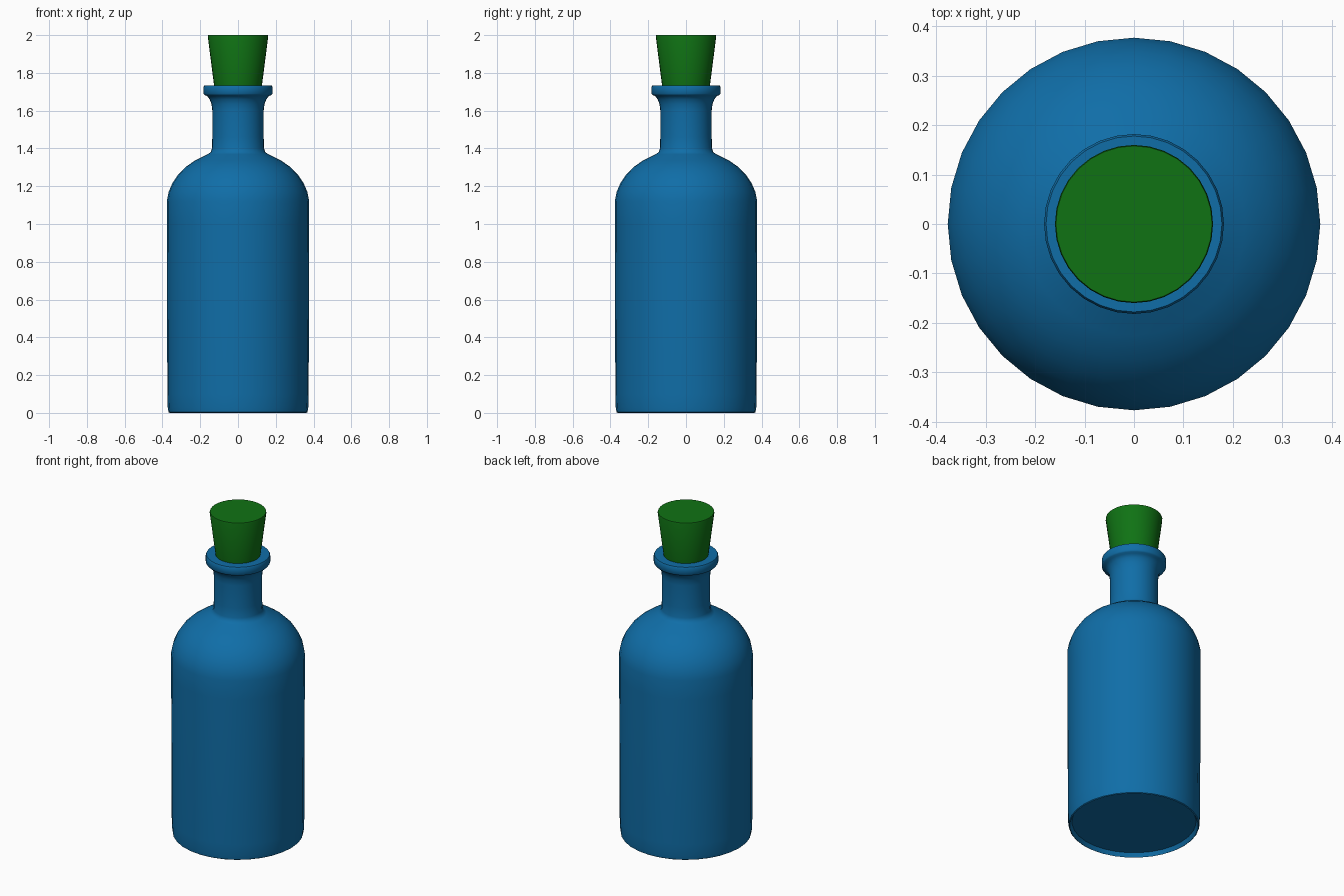
import bpy, bmesh, math

if "Cube" in bpy.data.objects:
    bpy.data.objects.remove(bpy.data.objects["Cube"])


def material(name, color):
    mat = bpy.data.materials.new(name)
    mat.diffuse_color = (*color, 1)
    mat.use_nodes = True
    mat.node_tree.nodes["Principled BSDF"].inputs["Base Color"].default_value = mat.diffuse_color
    return mat


def lathe(name, profile, mat, segments=32, angle=40):
    """Spin an (r, z) profile around the z axis."""
    bm = bmesh.new()
    verts = [bm.verts.new((r, 0, z)) for r, z in profile]
    edges = [bm.edges.new(pair) for pair in zip(verts, verts[1:])]
    bmesh.ops.spin(bm, geom=verts + edges, cent=(0, 0, 0), axis=(0, 0, 1),
                   angle=math.tau, steps=segments)
    bmesh.ops.remove_doubles(bm, verts=bm.verts, dist=0.0005)
    bmesh.ops.recalc_face_normals(bm, faces=bm.faces)
    mesh = bpy.data.meshes.new(name)
    bm.to_mesh(mesh)
    bm.free()
    mesh.materials.append(mat)
    obj = bpy.data.objects.new(name, mesh)
    bpy.context.collection.objects.link(obj)
    bpy.ops.object.select_all(action='DESELECT')
    obj.select_set(True)
    bpy.context.view_layer.objects.active = obj
    bpy.ops.object.shade_smooth_by_angle(angle=math.radians(angle))
    return obj


blue = material("blue_glass", (0.005, 0.155, 0.39))
green = material("green_stopper", (0.005, 0.17, 0.007))

# Bottle: recessed base, body, domed shoulder, neck, flared lip, mouth
lathe("bottle", [
    (0, 0.03), (0.35, 0.025), (0.362, 0.0), (0.368, 0.004), (0.372, 0.03),
    (0.374, 0.1), (0.377, 1.0), (0.377, 1.12), (0.367, 1.17), (0.347, 1.217),
    (0.317, 1.262), (0.276, 1.303), (0.225, 1.338), (0.16, 1.37),
    (0.145, 1.38), (0.138, 1.40), (0.136, 1.46), (0.136, 1.60),
    (0.140, 1.635), (0.150, 1.66), (0.164, 1.678), (0.176, 1.682),
    (0.182, 1.69), (0.182, 1.727), (0.178, 1.734), (0.127, 1.734),
    (0.118, 1.60), (0, 1.59)], blue)

# Tapered stopper pushed into the mouth
lathe("stopper", [
    (0, 1.61), (0.11, 1.61), (0.127, 1.735), (0.160, 1.993),
    (0.158, 2.0), (0, 2.0)], green)
